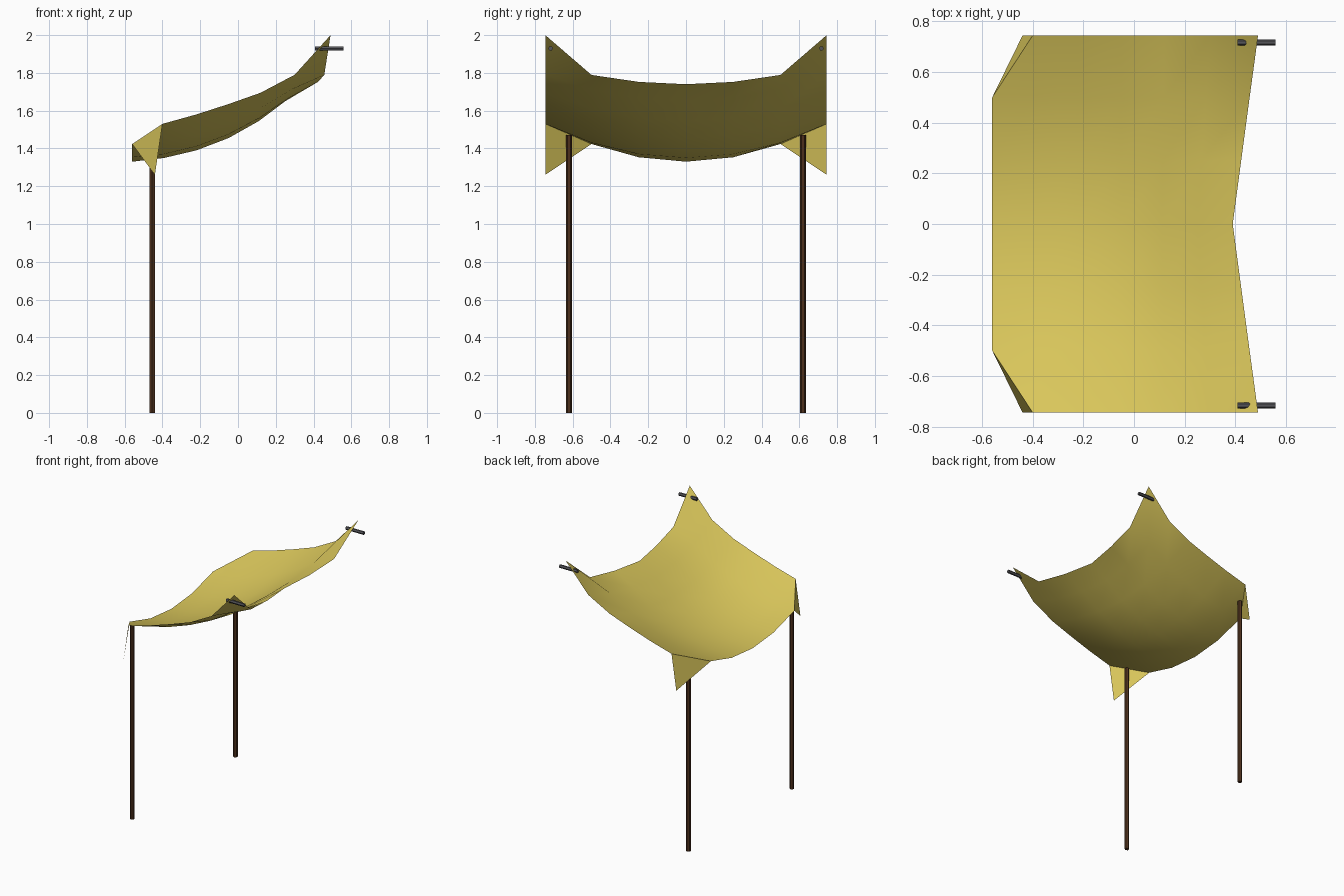
import bpy
import bmesh
import math

cube = bpy.data.objects.get("Cube")
if cube:
    bpy.data.objects.remove(cube, do_unlink=True)


def material(name, r, g, b):
    mat = bpy.data.materials.new(name)
    mat.use_nodes = True
    mat.diffuse_color = (r, g, b, 1)
    bsdf = mat.node_tree.nodes["Principled BSDF"]
    bsdf.inputs["Base Color"].default_value = (r, g, b, 1)
    bsdf.inputs["Roughness"].default_value = 0.9
    return mat


cloth = material("yellow cloth", 0.70, 0.57, 0.105)
wood = material("dark brown wood", 0.075, 0.03, 0.012)
iron = material("grey iron", 0.09, 0.09, 0.10)


def smooth(obj, degrees):
    bpy.ops.object.select_all(action="DESELECT")
    obj.select_set(True)
    bpy.context.view_layer.objects.active = obj
    bpy.ops.object.shade_smooth_by_angle(angle=math.radians(degrees))


def rod(name, radius, length, location, rotation, mat):
    bpy.ops.mesh.primitive_cylinder_add(
        vertices=6, radius=radius, depth=length, location=location, rotation=rotation)
    obj = bpy.context.object
    obj.name = name
    obj.data.materials.append(mat)
    return obj


# Canopy: profiles along the middle and along the side edge, as (x, z)
middle = [(-0.56, 1.33), (-0.39, 1.35), (-0.22, 1.39), (-0.05, 1.455),
          (0.11, 1.545), (0.25, 1.65), (0.39, 1.74)]
edge = [(-0.44, 1.26), (-0.40, 1.53), (-0.22, 1.58), (-0.05, 1.635),
        (0.12, 1.695), (0.30, 1.79), (0.49, 2.0)]
widths = [0, 0.25, 0.5, 0.745]
last = len(middle) - 1


def canopy_point(i, j):
    side = abs(j)
    t = side / 3
    (mx, mz), (ex, ez) = middle[i], edge[i]
    y = math.copysign(widths[side], j)
    if side == 3:
        return ex, y, ez
    if i == 0:
        return mx, y, mz + 0.21 * t * t
    rise = 0.19 * t * t if i == last else (ez - mz) * t * t
    if i == last:
        rise = 0.11 * t * t
    return mx + (ex - mx) * t, y, mz + rise


bm = bmesh.new()
grid = {(i, j): bm.verts.new(canopy_point(i, j))
        for i in range(last + 1) for j in range(-3, 4)}
for i in range(last):
    for j in range(-3, 3):
        a, b = grid[i, j], grid[i + 1, j]
        c, d = grid[i + 1, j + 1], grid[i, j + 1]
        if i == 0 and j == -3:      # folded corner flap
            bm.faces.new((a, b, d))
            bm.faces.new((b, c, d))
        elif i == 0 and j == 2:     # folded corner flap
            bm.faces.new((a, b, c))
            bm.faces.new((a, c, d))
        else:
            bm.faces.new((a, b, c, d))
mesh = bpy.data.meshes.new("canopy")
bm.to_mesh(mesh)
bm.free()
mesh.materials.append(cloth)
canopy = bpy.data.objects.new("canopy", mesh)
bpy.context.collection.objects.link(canopy)
smooth(canopy, 50)

# Support poles and wall pegs on both sides
for label, s in (("right", -1), ("left", 1)):
    rod(label + "_pole", 0.0165, 1.47, (-0.455, s * 0.62, 0.735), (0, 0, 0), wood)
    rod(label + "_peg", 0.0125, 0.15, (0.483, s * 0.717, 1.93), (0, math.pi / 2, 0), iron)
